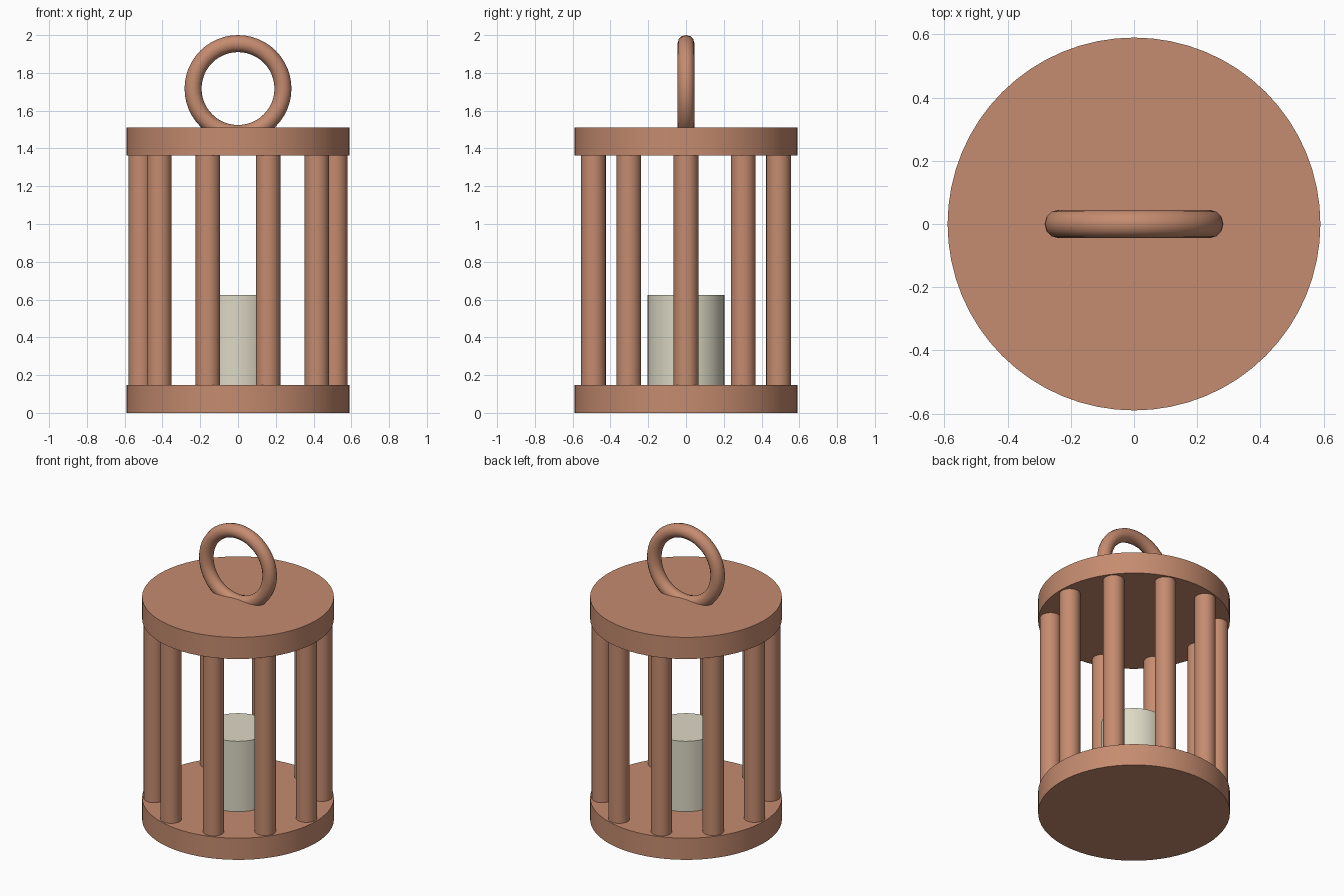
import bpy
import math

cube = bpy.data.objects.get("Cube")
if cube:
    bpy.data.objects.remove(cube, do_unlink=True)


def make_material(name, rgb):
    mat = bpy.data.materials.new(name)
    mat.use_nodes = True
    color = (*rgb, 1.0)
    mat.diffuse_color = color
    mat.node_tree.nodes["Principled BSDF"].inputs["Base Color"].default_value = color
    return mat


copper = make_material("copper", (0.56, 0.26, 0.16))
wax = make_material("cream_wax", (0.72, 0.69, 0.56))


def finish(name, mat):
    obj = bpy.context.object
    obj.name = name
    obj.data.materials.append(mat)
    bpy.ops.object.shade_smooth_by_angle(angle=math.radians(35))
    return obj


def cylinder(name, radius, bottom, top, mat, sides, x=0, y=0):
    bpy.ops.mesh.primitive_cylinder_add(
        vertices=sides, radius=radius, depth=top - bottom,
        location=(x, y, (bottom + top) / 2))
    return finish(name, mat)


# Base and roof discs
PLATE_RADIUS, PLATE_HEIGHT, ROOF_TOP = 0.59, 0.147, 1.51
ROOF_BOTTOM = ROOF_TOP - PLATE_HEIGHT
cylinder("base_disc", PLATE_RADIUS, 0, PLATE_HEIGHT, copper, 64)
cylinder("roof_disc", PLATE_RADIUS, ROOF_BOTTOM, ROOF_TOP, copper, 64)

# Ring of upright bars
BARS, BAR_CIRCLE = 10, 0.515
for i in range(BARS):
    a = math.tau * i / BARS
    cylinder(f"bar_{i + 1}", 0.065, PLATE_HEIGHT, ROOF_BOTTOM, copper, 32,
             BAR_CIRCLE * math.cos(a), BAR_CIRCLE * math.sin(a))

# Candle standing on the base
cylinder("candle", 0.205, PLATE_HEIGHT, 0.625, wax, 32)

# Hanging ring, sunk into the roof
bpy.ops.mesh.primitive_torus_add(
    major_segments=48, minor_segments=12, major_radius=0.238,
    minor_radius=0.045, location=(0, 0, 1.717), rotation=(math.pi / 2, 0, 0))
finish("hanging_ring", copper)
